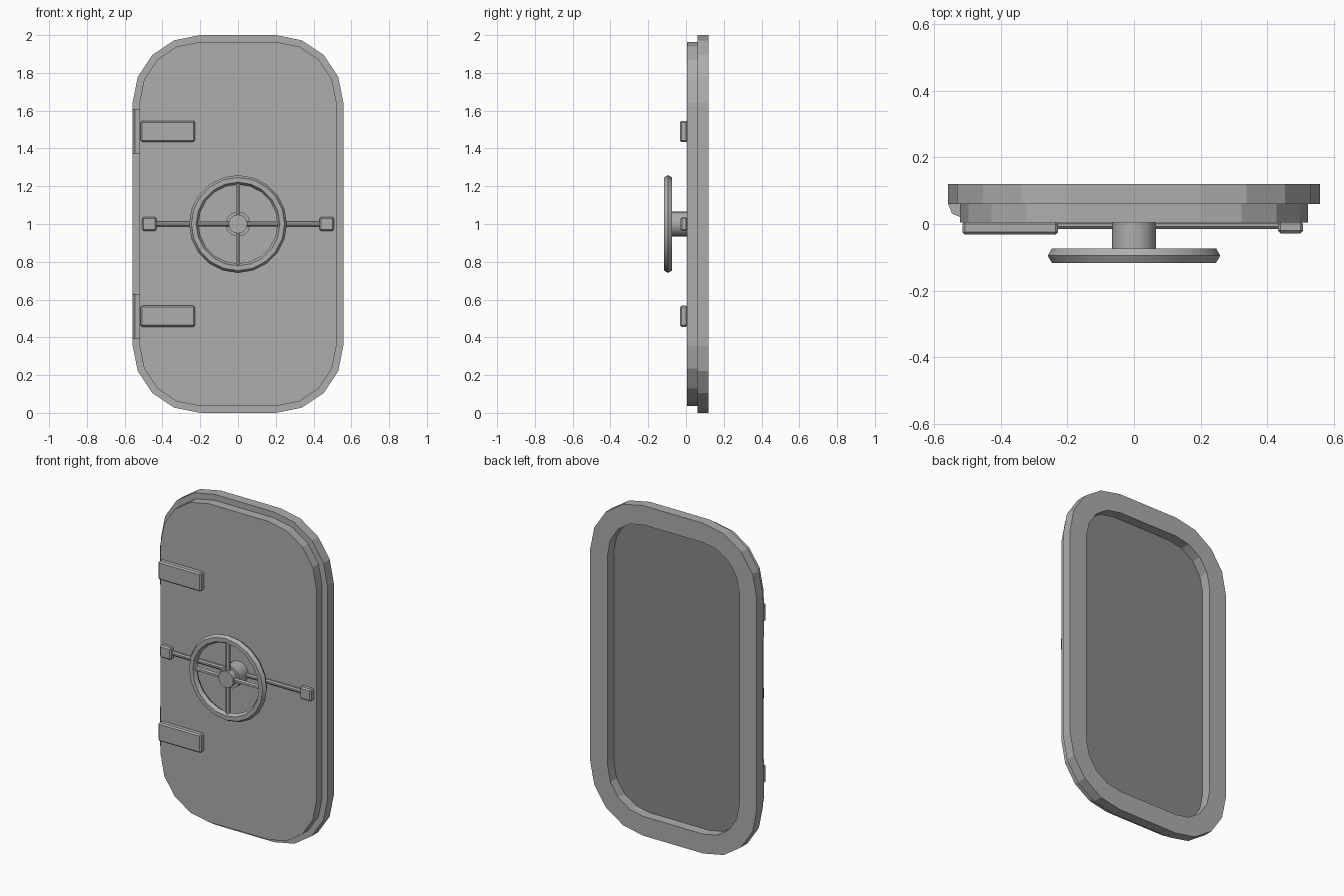
import bpy, bmesh, math
from mathutils import Vector, Matrix

if "Cube" in bpy.data.objects:
    bpy.data.objects.remove(bpy.data.objects["Cube"])


def material(name, v):
    m = bpy.data.materials.new(name)
    m.diffuse_color = (v, v, v, 1)
    m.use_nodes = True
    m.node_tree.nodes["Principled BSDF"].inputs["Base Color"].default_value = m.diffuse_color
    return m


STEEL = material("steel grey", 0.42)
DARK = material("dark grey", 0.25)


def make(name, bm, smooth=False):
    bmesh.ops.recalc_face_normals(bm, faces=bm.faces)
    me = bpy.data.meshes.new(name)
    bm.to_mesh(me)
    bm.free()
    me.materials.append(STEEL)
    ob = bpy.data.objects.new(name, me)
    bpy.context.collection.objects.link(ob)
    if smooth:
        bpy.ops.object.select_all(action='DESELECT')
        ob.select_set(True)
        bpy.context.view_layer.objects.active = ob
        bpy.ops.object.shade_smooth_by_angle(angle=math.radians(35))
    return ob


def outline(inset, y):
    """Rounded rectangle whose corners all share the same centres."""
    r, pts = 0.358 - inset, []
    for k, (sx, sz) in enumerate([(1, 1), (-1, 1), (-1, -1), (1, -1)]):
        for i in range(5):
            a = math.pi / 2 * (k + i / 4)
            pts.append((sx * 0.2 + r * math.cos(a), y,
                        1 + sz * 0.642 + r * math.sin(a)))
    return pts


def cylinder(name, p0, p1, r, sides, smooth=False, twist=0.0):
    p0, p1 = Vector(p0), Vector(p1)
    d = p1 - p0
    mat = (Matrix.Translation((p0 + p1) / 2)
           @ d.to_track_quat('Z', 'Y').to_matrix().to_4x4()
           @ Matrix.Rotation(twist, 4, 'Z'))
    bm = bmesh.new()
    bmesh.ops.create_cone(bm, cap_ends=True, segments=sides, radius1=r,
                          radius2=r, depth=d.length, matrix=mat)
    return make(name, bm, smooth)


def block(name, lo, hi, bevel):
    lo, hi = Vector(lo), Vector(hi)
    bm = bmesh.new()
    bmesh.ops.create_cube(bm, size=1, matrix=Matrix.Translation((lo + hi) / 2)
                          @ Matrix.Diagonal((*(hi - lo), 1)))
    bmesh.ops.bevel(bm, geom=bm.edges[:], offset=bevel, segments=1,
                    affect='EDGES', profile=0.5)
    return make(name, bm)


# Door leaf: raised front panel, wider rim, recessed back
bm = bmesh.new()
steps = [(0.036, 0.005), (0.036, 0.06), (0, 0.06), (0, 0.12),
         (0.117, 0.12), (0.117, 0.06)]
loops = [[bm.verts.new(p) for p in outline(*s)] for s in steps]
for a, b in zip(loops, loops[1:]):
    for i in range(len(a)):
        j = (i + 1) % len(a)
        bm.faces.new((a[i], a[j], b[j], b[i]))
bm.faces.new(loops[0])
floor = bm.faces.new(loops[-1])
floor.material_index = 1
door = make("door_leaf", bm)
door.data.materials.append(DARK)

# Hinges: barrel at the left edge and a strap on the panel
for label, z in (("upper", 1.49), ("lower", 0.512)):
    cylinder(label + "_hinge_barrel", (-0.517, 0.06, z - 0.117),
             (-0.517, 0.06, z + 0.117), 0.041, 8)
    block(label + "_hinge_strap", (-0.515, -0.032, z - 0.056),
          (-0.228, 0.008, z + 0.056), 0.008)

# Locking rod with a guide block on each side
cylinder("locking_rod", (-0.45, -0.003, 1), (0.45, -0.003, 1), 0.013, 8,
         twist=math.pi / 8)
for label, s in (("left", -1), ("right", 1)):
    x = s * 0.47
    block(label + "_rod_guide", (x - 0.038, -0.028, 0.963),
          (x + 0.038, 0.008, 1.037), 0.008)

# Spindle and wheel hub
cylinder("spindle", (0, 0.008, 1), (0, -0.08, 1), 0.066, 20, True)
cylinder("wheel_hub", (0, -0.07, 1), (0, -0.117, 1), 0.05, 16, True)

# Handwheel rim with a six-sided section
bm = bmesh.new()
N, M = 20, 6
rings = []
for i in range(N):
    a = 2 * math.pi * i / N
    ring = []
    for k in range(M):
        b = 2 * math.pi * k / M
        r = 0.234 + 0.025 * math.cos(b)
        ring.append(bm.verts.new((r * math.cos(a), -0.095 + 0.025 * math.sin(b),
                                  1 + r * math.sin(a))))
    rings.append(ring)
for i in range(N):
    a, b = rings[i], rings[(i + 1) % N]
    for k in range(M):
        n = (k + 1) % M
        bm.faces.new((a[k], a[n], b[n], b[k]))
make("wheel_rim", bm, True)

# Four spokes
for i in range(4):
    a = math.pi / 2 * i
    d = Vector((math.cos(a), 0, math.sin(a)))
    c = Vector((0, -0.095, 1))
    cylinder("wheel_spoke_%d" % (i + 1), c + d * 0.03, c + d * 0.23, 0.013, 6)
